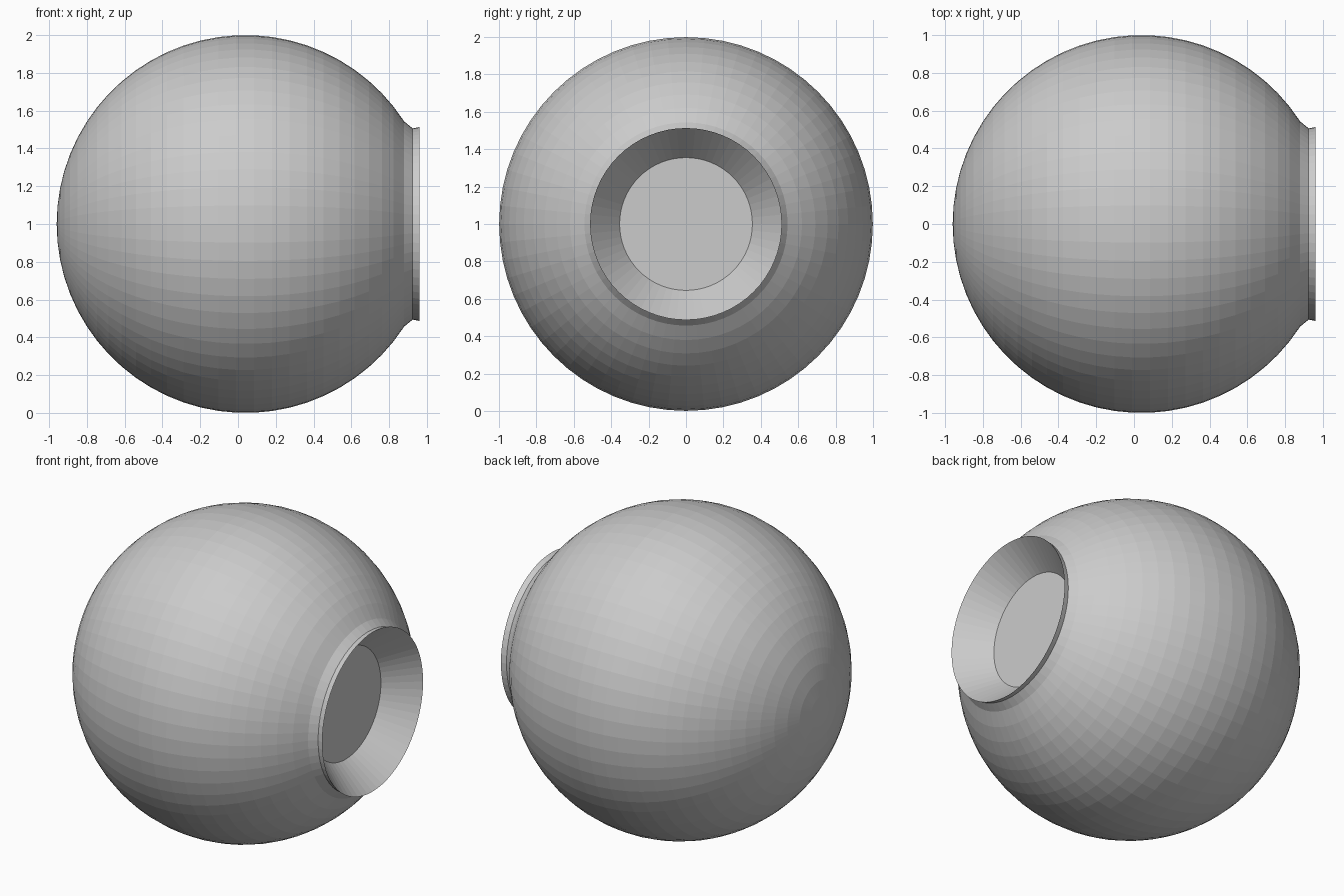
import bpy, bmesh
from math import sin, cos, radians, pi

if "Cube" in bpy.data.objects:
    bpy.data.objects.remove(bpy.data.objects["Cube"])

SEGMENTS = 64
CENTRE_X, CENTRE_Z = 0.04, 1.0


def lathe(name, profile):
    """Revolve (x, radius) points about the horizontal axis y=0, z=1."""
    bm = bmesh.new()
    verts = [bm.verts.new((x, 0, CENTRE_Z + r)) for x, r in profile]
    edges = [bm.edges.new(pair) for pair in zip(verts, verts[1:])]
    bmesh.ops.spin(bm, geom=verts + edges, cent=(0, 0, CENTRE_Z), axis=(1, 0, 0),
                   angle=2 * pi, steps=SEGMENTS, use_merge=False)
    bmesh.ops.remove_doubles(bm, verts=bm.verts, dist=1e-4)
    bmesh.ops.recalc_face_normals(bm, faces=bm.faces)
    mesh = bpy.data.meshes.new(name)
    bm.to_mesh(mesh)
    bm.free()
    obj = bpy.data.objects.new(name, mesh)
    bpy.context.collection.objects.link(obj)
    return obj


# Ball: sphere from the back pole to the front opening
start, rings = 32.9, 27
ball = []
for i in range(rings + 1):
    a = radians(180 - (180 - start) * i / rings)
    ball.append((CENTRE_X + cos(a), sin(a) if i else 0.0))

# Flared collar, then a tapered recess ending in a flat disc
neck = [(0.925, 0.506), (0.96, 0.513)]
recess = [(0.77, 0.355), (0.77, 0.19), (0.77, 0.0)]
lathe("ball_with_recessed_socket", ball + neck + recess)
